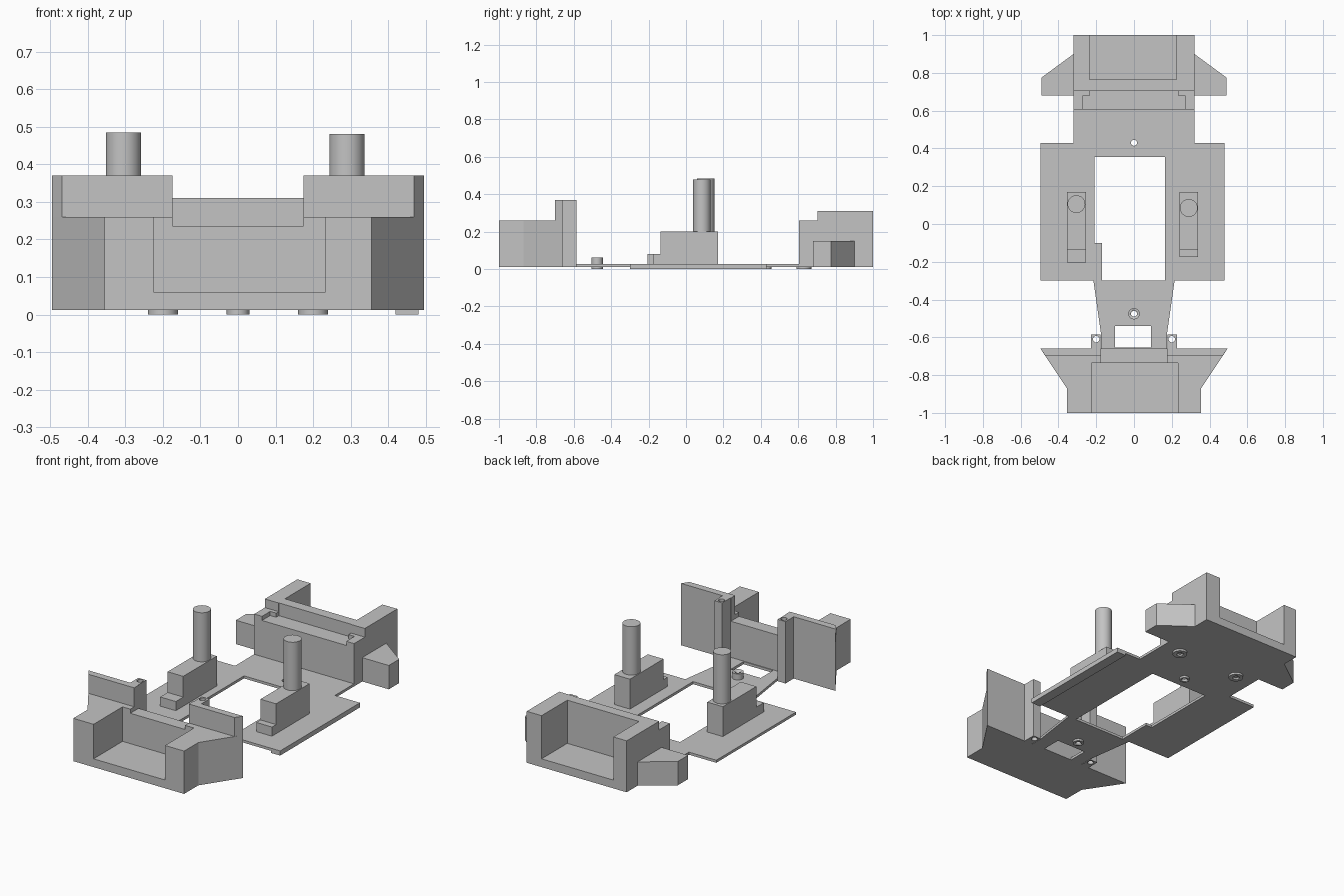
import bpy
import bmesh

if "Cube" in bpy.data.objects:
    bpy.data.objects.remove(bpy.data.objects["Cube"])

grey = bpy.data.materials.new("light grey")
grey.use_nodes = True
grey.diffuse_color = (0.55, 0.55, 0.55, 1)
grey.node_tree.nodes["Principled BSDF"].inputs["Base Color"].default_value = (0.55, 0.55, 0.55, 1)


def prism(name, outline, z0, z1):
    """Extrude a flat outline from z0 up to z1."""
    bm = bmesh.new()
    base = bm.faces.new([bm.verts.new((x, y, z0)) for x, y in outline])
    top = bmesh.ops.extrude_face_region(bm, geom=[base])["geom"]
    for v in top:
        if isinstance(v, bmesh.types.BMVert):
            v.co.z = z1
    bmesh.ops.recalc_face_normals(bm, faces=bm.faces)
    mesh = bpy.data.meshes.new(name)
    bm.to_mesh(mesh)
    bm.free()
    mesh.materials.append(grey)
    obj = bpy.data.objects.new(name, mesh)
    bpy.context.collection.objects.link(obj)
    return obj


def box(name, x0, x1, y0, y1, z0, z1):
    return prism(name, [(x0, y0), (x1, y0), (x1, y1), (x0, y1)], z0, z1)


def cylinder(name, x, y, r, z0, z1):
    bpy.ops.mesh.primitive_cylinder_add(vertices=32, radius=r, depth=z1 - z0,
                                        location=(x, y, (z0 + z1) / 2))
    obj = bpy.context.object
    obj.name = name
    obj.data.materials.append(grey)
    bpy.ops.object.shade_smooth_by_angle()
    return obj


def cut(obj, *cutters):
    """Subtract the cutters and discard them."""
    for c in cutters:
        mod = obj.modifiers.new("cut", "BOOLEAN")
        mod.operation = "DIFFERENCE"
        mod.solver = "EXACT"
        mod.object = c
    bpy.context.view_layer.update()
    graph = bpy.context.evaluated_depsgraph_get()
    mesh = bpy.data.meshes.new_from_object(obj.evaluated_get(graph))
    obj.modifiers.clear()
    obj.data = mesh
    for c in cutters:
        bpy.data.objects.remove(c)


def hole(x, y, r):
    return cylinder("hole_cutter", x, y, r, -0.1, 0.6)


def mirrored(half):
    """Close a right-hand half outline with its mirror image."""
    return half + [(-x, y) for x, y in reversed(half)]


BASE = 0.012
DECK = 0.027

# Base plate with central opening, front window and screw holes
plate = prism("base_plate", [
    (0.175, -0.66), (0.175, -0.58), (0.215, -0.3), (0.48, -0.3), (0.48, 0.43),
    (0.32, 0.43), (0.32, 0.61), (-0.32, 0.61), (-0.32, 0.43), (-0.495, 0.43),
    (-0.495, -0.3), (-0.215, -0.3), (-0.175, -0.58), (-0.175, -0.66)], BASE, DECK)
opening = prism("opening_cutter", [
    (0.165, -0.3), (0.165, 0.355), (-0.21, 0.355), (-0.21, -0.1),
    (-0.17, -0.1), (-0.17, -0.3)], -0.1, 0.1)
cut(plate, opening, box("window_cutter", -0.1, 0.09, -0.655, -0.54, -0.1, 0.1),
    hole(0, 0.43, 0.016), hole(0, -0.475, 0.016))
box("underside_strip", 0.42, 0.48, -0.3, 0.43, 0, BASE)

# Screw bosses
front_boss = cylinder("front_screw_boss", 0, -0.475, 0.03, 0, 0.062)
cut(front_boss, hole(0, -0.475, 0.016))
rear_boss = cylinder("rear_screw_boss", 0, 0.43, 0.027, 0, BASE)
cut(rear_boss, hole(0, 0.43, 0.016))
for side, s in (("left", 1), ("right", -1)):
    foot = cylinder(side + "_foot_ring", s * 0.2, 0.63, 0.04, 0, BASE)
    cut(foot, cylinder("ring_cutter", s * 0.2, 0.63, 0.018, -0.1, BASE - 0.002))

# Pedestals with a low front step and an upright pin
for side, x, step, pin_y, top in (("left", 0.29, -0.175, 0.085, 0.48),
                                  ("right", -0.305, -0.205, 0.105, 0.484)):
    box(side + "_pedestal", x - 0.05, x + 0.05, -0.137, 0.17, DECK, 0.2)
    box(side + "_pedestal_step", x - 0.05, x + 0.05, step, -0.137, DECK, 0.08)
    cylinder(side + "_pin", x, pin_y, 0.047, 0.2, top)

# Front block: flared body with a pocket and a lowered middle
front = prism("front_block", mirrored([
    (0.355, -1), (0.355, -0.87), (0.495, -0.66)]), BASE, 0.26)
cut(front, box("pocket_cutter", -0.225, 0.233, -1.1, -0.735, 0.06, 0.4),
    box("middle_cutter", -0.175, 0.175, -0.75, -0.6, 0.236, 0.4))

# Raised rear walls and drilled posts of the front block
for side, s in (("left", 1), ("right", -1)):
    prism(side + "_upper_wall", [
        (s * 0.175, -0.7), (s * 0.468, -0.7), (s * 0.495, -0.66),
        (s * 0.175, -0.66)], 0.26, 0.37)
    post = box(side + "_post", s * 0.178, s * 0.228, -0.66, -0.585, BASE, 0.37)
    cut(post, hole(s * 0.2, -0.61, 0.017))

# Rear block: stepped body with a pocket open to the back
rear = box("rear_block", -0.32, 0.32, 0.605, 1, BASE, 0.31)
ledge = prism("ledge_cutter", mirrored([
    (0.27, 0.5), (0.27, 0.68), (0.232, 0.68), (0.232, 0.705)]), 0.236, 0.5)
cut(rear, box("pocket_cutter", -0.235, 0.225, 0.765, 1.1, 0.06, 0.5),
    box("step_cutter", -0.5, 0.5, 0.5, 0.703, 0.26, 0.5), ledge)

# Side wings of the rear block
for side, s in (("left", 1), ("right", -1)):
    prism(side + "_rear_wing", [
        (s * 0.32, 0.68), (s * 0.49, 0.68), (s * 0.49, 0.775),
        (s * 0.32, 0.9)], BASE, 0.15)
